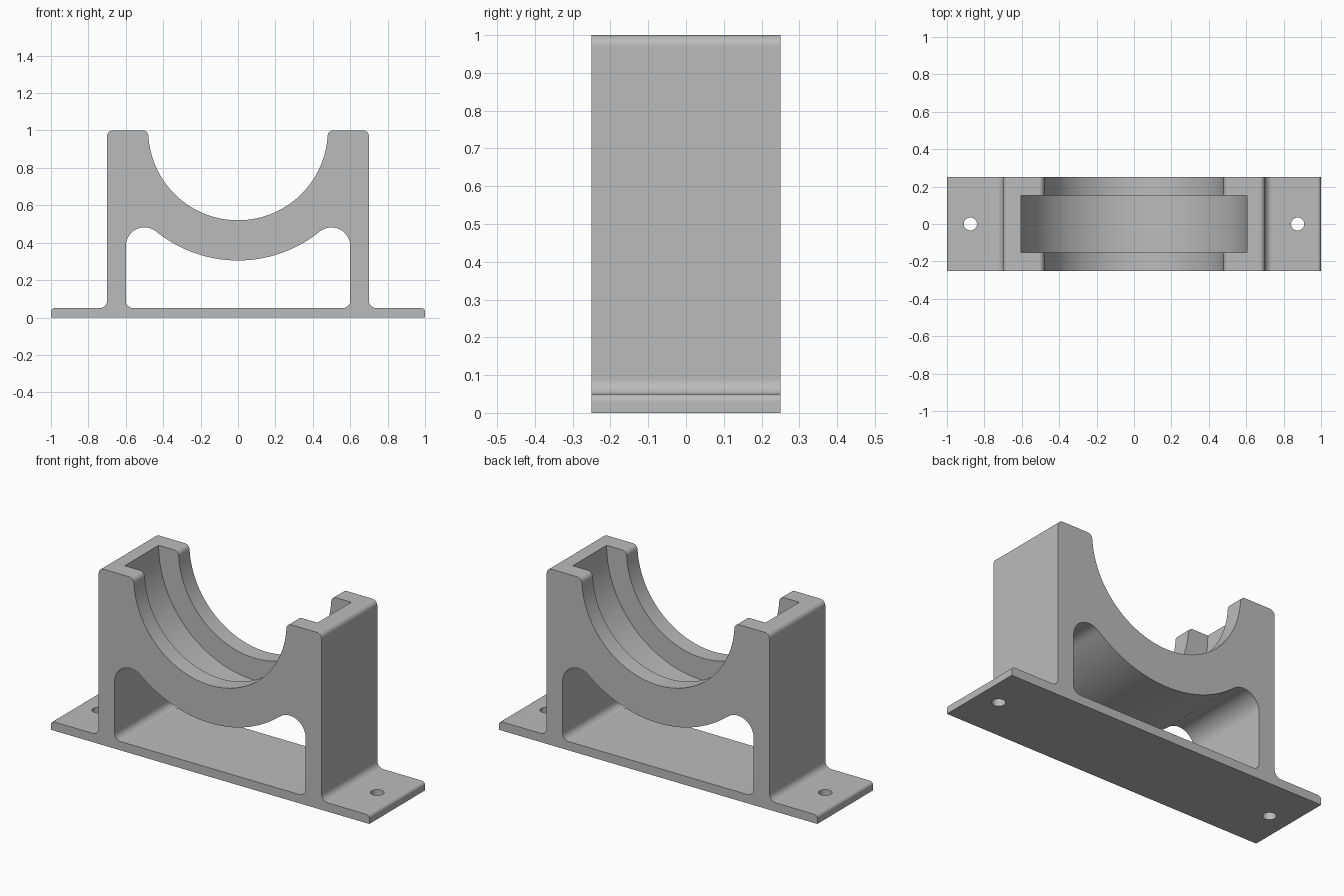
import bpy
import bmesh
from math import sin, cos, atan2, sqrt, radians, degrees
from mathutils import Matrix

cube = bpy.data.objects.get("Cube")
if cube:
    bpy.data.objects.remove(cube, do_unlink=True)

DEPTH = 0.25        # half depth along y
CRADLE_R = 0.48     # visible cradle lip
GROOVE_R = 0.605    # seat groove between the lips
SADDLE_R = 0.695    # underside of the cradle
PLATE = 0.05        # base plate thickness

metal = bpy.data.materials.new("grey_metal")
metal.use_nodes = True
grey = (0.5, 0.5, 0.5, 1)
metal.diffuse_color = grey
metal.node_tree.nodes["Principled BSDF"].inputs["Base Color"].default_value = grey


def arc(cx, cz, r, a, b, n=10):
    """Points on a circle in the xz plane, angles in degrees."""
    angles = [radians(a + (b - a) * i / n) for i in range(n + 1)]
    return [(cx + r * cos(t), cz + r * sin(t)) for t in angles]


def mirrored(half):
    """Close a right-hand half profile by mirroring it in x."""
    return half + [(-x, z) for x, z in reversed(half) if x > 1e-5]


def make_object(name, bm):
    bmesh.ops.recalc_face_normals(bm, faces=bm.faces)
    mesh = bpy.data.meshes.new(name)
    bm.to_mesh(mesh)
    bm.free()
    mesh.materials.append(metal)
    obj = bpy.data.objects.new(name, mesh)
    bpy.context.collection.objects.link(obj)
    return obj


def prism(name, profile, half):
    """Extrude an xz profile along y."""
    bm = bmesh.new()
    face = bm.faces.new([bm.verts.new((x, -half, z)) for x, z in profile])
    new = bmesh.ops.extrude_face_region(bm, geom=[face])["geom"]
    verts = [v for v in new if isinstance(v, bmesh.types.BMVert)]
    bmesh.ops.translate(bm, vec=(0, 2 * half, 0), verts=verts)
    return make_object(name, bm)


def cylinder(name, r, length, location, axis="Z", segments=32):
    bm = bmesh.new()
    turn = Matrix.Rotation(radians(90), 4, "X") if axis == "Y" else Matrix()
    bmesh.ops.create_cone(bm, cap_ends=True, segments=segments, radius1=r, radius2=r,
                          depth=length, matrix=Matrix.Translation(location) @ turn)
    return make_object(name, bm)


# Outer silhouette: plate, posts and cradle, with rounded corners
tip = 0.03
tip_x = sqrt((CRADLE_R + tip) ** 2 - tip ** 2)
lean = degrees(atan2(tip, tip_x))
outline = [(0, 0), (1, 0)]
outline += arc(0.98, PLATE - 0.02, 0.02, 0, 90, 6)
outline += arc(0.74, PLATE + 0.04, 0.04, 270, 180)
outline += arc(0.67, 1 - tip, tip, 0, 90)
outline += arc(tip_x, 1 - tip, tip, 90, 180 - lean)
outline += arc(0, 1, CRADLE_R, -lean, -90, 40)[1:]
body = prism("bearing_pedestal", mirrored(outline), DEPTH)

# Window below the cradle
ear = 0.1
ear_drop = sqrt((SADDLE_R + ear) ** 2 - 0.25)
ear_end = degrees(atan2(ear_drop, -0.5))
window = [(0, PLATE)]
window += arc(0.56, PLATE + 0.04, 0.04, 270, 360)
window += arc(0.5, 1 - ear_drop, ear, 0, ear_end, 16)
window += arc(0, 1, SADDLE_R, ear_end - 180, -90, 20)[1:]
cutters = [prism("window_cutter", mirrored(window), DEPTH + 0.1)]

# Seat groove and bolt holes
cutters.append(cylinder("groove_cutter", GROOVE_R, 0.304, (0, 0, 1), "Y", 128))
for side, x in (("left", 0.875), ("right", -0.875)):
    cutters.append(cylinder(side + "_bolt_hole_cutter", 0.035, 0.3, (x, 0, 0)))

bpy.context.view_layer.objects.active = body
for cutter in cutters:
    mod = body.modifiers.new(cutter.name, "BOOLEAN")
    mod.operation = "DIFFERENCE"
    mod.solver = "EXACT"
    mod.object = cutter
    bpy.ops.object.modifier_apply(modifier=mod.name)
    bpy.data.objects.remove(cutter, do_unlink=True)

# Smooth curved walls, crisp edges
bpy.ops.object.select_all(action="DESELECT")
body.select_set(True)
bpy.ops.object.shade_smooth_by_angle(angle=radians(30))
normals = body.modifiers.new("flat_face_normals", "WEIGHTED_NORMAL")
normals.keep_sharp = True
